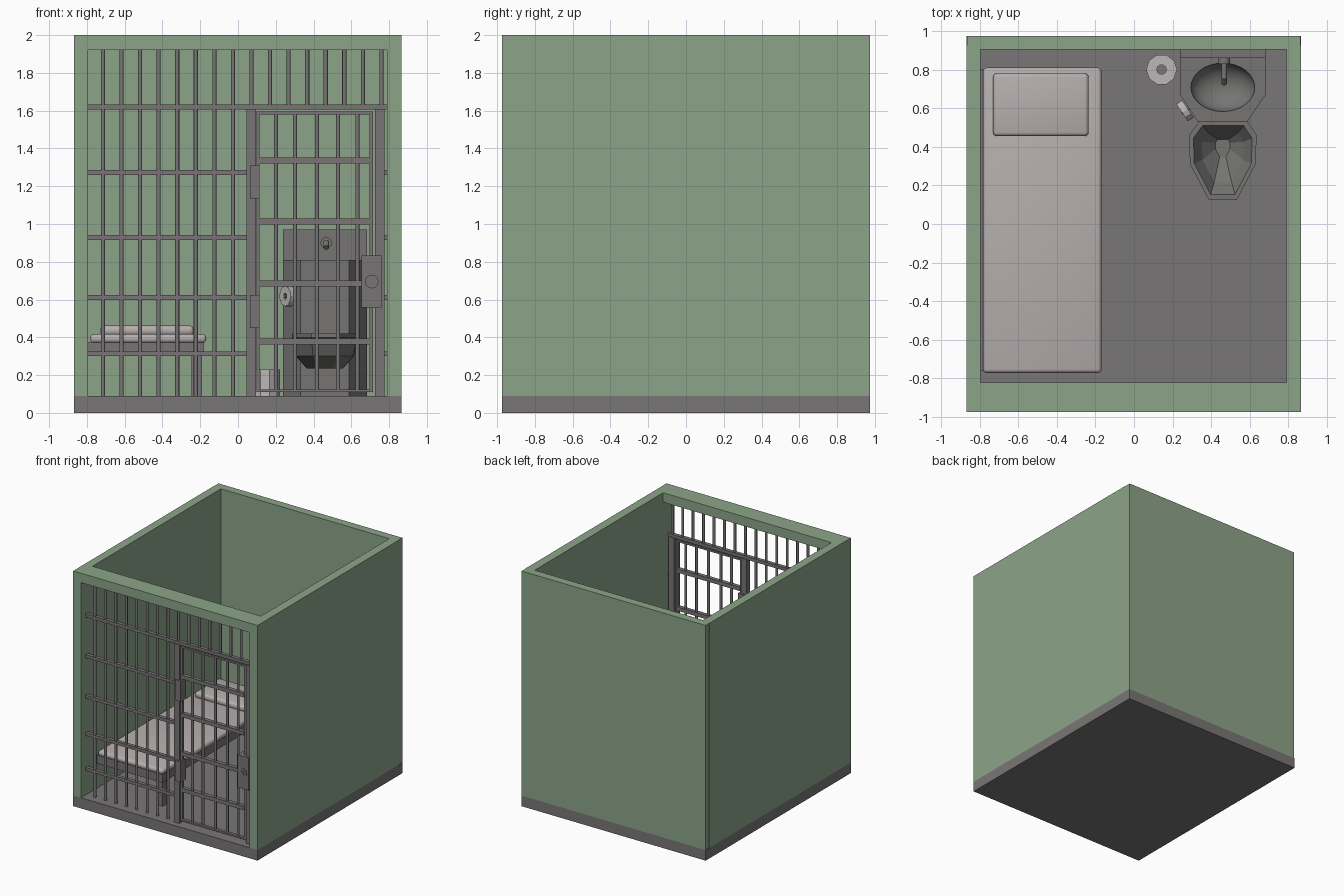
import bpy, bmesh, math
from mathutils import Vector, Matrix

if "Cube" in bpy.data.objects:
    bpy.data.objects.remove(bpy.data.objects["Cube"])


def material(name, rgb):
    m = bpy.data.materials.new(name)
    m.diffuse_color = (*rgb, 1)
    m.use_nodes = True
    m.node_tree.nodes["Principled BSDF"].inputs["Base Color"].default_value = m.diffuse_color
    return m


GREEN = material("wall green", (0.265, 0.375, 0.25))
FLOOR = material("concrete grey", (0.190, 0.183, 0.180))
METAL = material("bar metal", (0.192, 0.178, 0.183))
STEEL = material("toilet steel", (0.180, 0.178, 0.174))
CLOTH = material("bedding", (0.47, 0.43, 0.425))
PAPER = material("paper", (0.50, 0.475, 0.465))


def finish(name, bm, mat, smooth=False):
    bmesh.ops.recalc_face_normals(bm, faces=bm.faces)
    if smooth:
        for f in bm.faces:
            f.smooth = True
        for e in bm.edges:
            if len(e.link_faces) == 2 and e.calc_face_angle(0) > math.radians(40):
                e.smooth = False
    me = bpy.data.meshes.new(name)
    bm.to_mesh(me)
    bm.free()
    me.materials.append(mat)
    ob = bpy.data.objects.new(name, me)
    bpy.context.collection.objects.link(ob)
    return ob


def box(name, x, y, z, mat, bevel=0.0, segs=3):
    bm = bmesh.new()
    bmesh.ops.create_cube(bm, size=1)
    for v in bm.verts:
        for i, (a, b) in enumerate((x, y, z)):
            v.co[i] = a if v.co[i] < 0 else b
    if bevel:
        bmesh.ops.bevel(bm, geom=list(bm.edges), offset=bevel, segments=segs,
                        profile=0.5, affect='EDGES')
    return finish(name, bm, mat, bool(bevel))


def rod(name, a, b, r, mat, n=12):
    a, b = Vector(a), Vector(b)
    d = b - a
    m = Matrix.Translation((a + b) / 2) @ d.to_track_quat('Z', 'Y').to_matrix().to_4x4()
    bm = bmesh.new()
    bmesh.ops.create_cone(bm, cap_ends=True, segments=n, radius1=r, radius2=r,
                          depth=d.length, matrix=m)
    return finish(name, bm, mat, True)


def loft(name, rings, mat, closed=False):
    bm = bmesh.new()
    vs = [[bm.verts.new(p) for p in r] for r in rings]
    n = len(vs[0])
    pairs = list(zip(vs, vs[1:])) + ([(vs[-1], vs[0])] if closed else [])
    for a, b in pairs:
        for i in range(n):
            bm.faces.new((a[i], a[(i + 1) % n], b[(i + 1) % n], b[i]))
    if not closed:
        bm.faces.new(vs[0])
        bm.faces.new(vs[-1])
    return finish(name, bm, mat)


def paper_roll(name, centre, axis, r, hole, width, n):
    q = Vector(axis).to_track_quat('Z', 'Y')
    rings = []
    for rad, h in ((r, -width / 2), (r, width / 2), (hole, width / 2), (hole, -width / 2)):
        rings.append([Vector(centre) + q @ Vector((rad * math.cos(i * math.tau / n),
                      rad * math.sin(i * math.tau / n), h)) for i in range(n)])
    return loft(name, rings, PAPER, closed=True)


# room shell
box("floor", (-0.868, 0.866), (-0.975, 0.975), (0, 0.09), FLOOR)
box("back_wall", (-0.865, 0.863), (0.905, 0.975), (0.09, 2), GREEN)
box("left_wall", (-0.868, -0.795), (-0.975, 0.925), (0.09, 2), GREEN)
box("right_wall", (0.79, 0.866), (-0.975, 0.925), (0.09, 2), GREEN)
box("front_lintel", (-0.795, 0.79), (-0.975, -0.82), (1.92, 2), GREEN)

# fixed bars
Y = -0.9
for i in range(16):
    x = -0.715 + 0.0983 * i
    rod("vertical_bar", (x, Y, 0.09 if x < 0.04 else 1.62), (x, Y, 1.92), 0.011, METAL)
box("top_rail", (-0.795, 0.79), (Y - 0.016, Y + 0.016), (1.605, 1.632), METAL)
for z in (1.273, 0.928, 0.61, 0.313):
    box("cross_rail", (-0.795, 0.05), (Y - 0.016, Y + 0.016), (z - 0.013, z + 0.013), METAL)
    box("rail_stub", (0.77, 0.79), (Y - 0.016, Y + 0.016), (z - 0.013, z + 0.013), METAL)

# door frame and door
for x in (0.045, 0.725):
    box("door_post", (x, x + 0.05), (Y - 0.025, Y + 0.025), (0.09, 1.61), METAL)
for x in (0.097, 0.697):
    box("door_stile", (x, x + 0.018), (Y - 0.013, Y + 0.013), (0.11, 1.595), METAL)
for z in (0.11, 1.58):
    box("door_edge_rail", (0.097, 0.715), (Y - 0.013, Y + 0.013), (z, z + 0.015), METAL)
for x in (0.202, 0.302, 0.418, 0.53, 0.632):
    rod("door_bar", (x, Y, 0.115), (x, Y, 1.59), 0.011, METAL)
for z in (1.337, 1.013, 0.684, 0.377):
    box("door_cross_rail", (0.11, 0.70), (Y - 0.017, Y + 0.017), (z - 0.016, z + 0.016), METAL)
for z in (0.45, 1.135):
    box("hinge", (0.063, 0.115), (Y - 0.035, Y + 0.035), (z, z + 0.175), METAL)
box("lock_box", (0.655, 0.76), (Y - 0.045, Y + 0.045), (0.557, 0.833), METAL)
for s in (-1, 1):
    rod("lock_plate", (0.708, Y + s * 0.044, 0.695), (0.708, Y + s * 0.053, 0.695), 0.036, METAL, 16)
    rod("lock_cylinder", (0.708, Y + s * 0.05, 0.695), (0.708, Y + s * 0.06, 0.695), 0.016, METAL)

# bed
box("bed_frame", (-0.795, -0.18), (-0.76, 0.80), (0.30, 0.375), METAL)
for y in (-0.74, 0.73):
    box("bed_leg", (-0.245, -0.19), (y, y + 0.05), (0.09, 0.30), METAL)
box("mattress", (-0.782, -0.168), (-0.772, 0.81), (0.37, 0.417), CLOTH, 0.02)
box("pillow", (-0.73, -0.235), (0.455, 0.78), (0.41, 0.462), CLOTH, 0.02)

# washbasin cabinet with a scooped bowl
outline = [(0.238, 0.905), (0.238, 0.67), (0.33, 0.53), (0.588, 0.53), (0.682, 0.67), (0.682, 0.905)]
cabinet = loft("basin_cabinet", [[(x, y, z) for x, y in outline] for z in (0.09, 0.81)], STEEL)
bm = bmesh.new()
bmesh.ops.create_uvsphere(bm, u_segments=32, v_segments=16, radius=1,
                          matrix=Matrix.Translation((0.46, 0.708, 0.815))
                          @ Matrix.Diagonal((0.166, 0.126, 0.11, 1)))
cutter = finish("bowl_cutter", bm, STEEL, True)
cutter.hide_render = True
cut = cabinet.modifiers.new("bowl", 'BOOLEAN')
cut.operation = 'DIFFERENCE'
cut.object = cutter
bpy.context.view_layer.update()
dg = bpy.context.evaluated_depsgraph_get()
carved = bpy.data.meshes.new_from_object(cabinet.evaluated_get(dg))
cabinet.modifiers.clear()
cabinet.data = carved
bpy.data.objects.remove(cutter)

box("backsplash", (0.238, 0.682), (0.86, 0.906), (0.80, 0.97), STEEL)
rod("tap_flange", (0.467, 0.862, 0.90), (0.467, 0.83, 0.90), 0.03, STEEL, 16)
rod("tap_spout", (0.467, 0.84, 0.90), (0.467, 0.75, 0.90), 0.015, STEEL)
rod("tap_tip", (0.467, 0.76, 0.905), (0.467, 0.728, 0.875), 0.015, STEEL)

# faceted toilet bowl
rim = [(0.34, 0.535), (0.585, 0.535), (0.635, 0.46), (0.63, 0.31),
       (0.533, 0.125), (0.388, 0.125), (0.29, 0.31), (0.285, 0.46)]


def toilet_ring(z, s, cy, sy=None):
    return [(0.46 + (x - 0.46) * s, cy + (y - cy) * (sy or s), z) for x, y in rim]


loft("toilet_bowl", [toilet_ring(0.235, 0.55, 0.535, 0.5), toilet_ring(0.30, 0.88, 0.535, 0.85),
                     toilet_ring(0.39, 0.97, 0.535), toilet_ring(0.40, 1, 0.535),
                     toilet_ring(0.42, 1, 0.535), toilet_ring(0.42, 0.87, 0.34),
                     toilet_ring(0.34, 0.62, 0.37), toilet_ring(0.26, 0.22, 0.41)], STEEL)

# toilet paper: one on a holder, one on the floor
n = Vector((-0.83, -0.56, 0))
face = Vector((0.284, 0.60, 0.618))
paper_roll("hung_paper_roll", face + n * 0.024, n, 0.054, 0.016, 0.036, 12)
rod("paper_holder", face - n * 0.01, face + n * 0.046, 0.010, STEEL)
paper_roll("floor_paper_roll", (0.143, 0.80, 0.16), (0, 0, 1), 0.08, 0.025, 0.14, 10)
